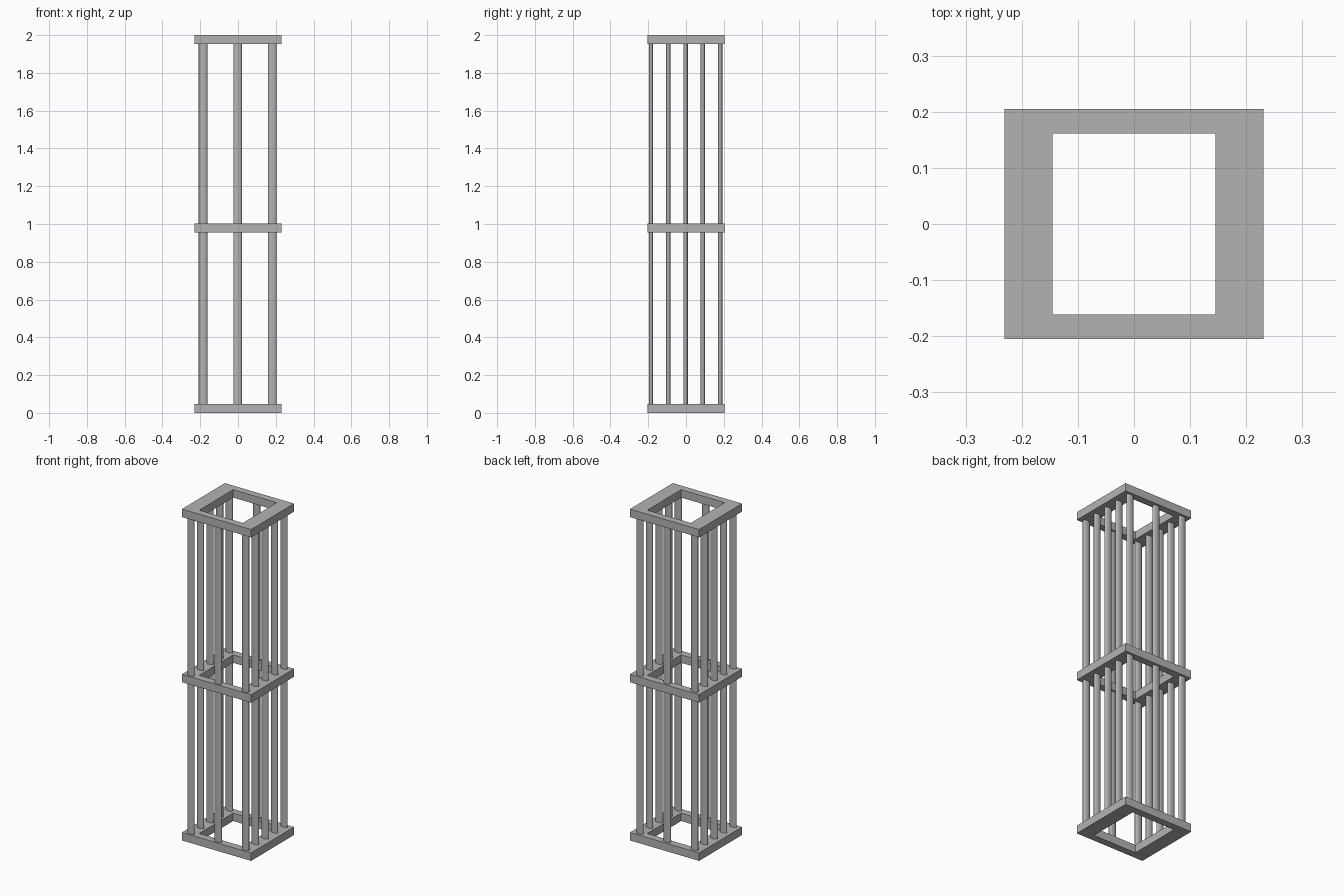
import bpy
import bmesh
import math

cube = bpy.data.objects.get("Cube")
if cube:
    bpy.data.objects.remove(cube, do_unlink=True)

# Single grey finish
grey = bpy.data.materials.new("plain grey")
grey.use_nodes = True
colour = (0.45, 0.45, 0.45, 1)
grey.diffuse_color = colour
grey.node_tree.nodes["Principled BSDF"].inputs["Base Color"].default_value = colour

OUTER = (0.231, 0.205)
INNER = (0.1455, 0.1615)
THICK = 0.048
CORNERS = ((-1, -1), (1, -1), (1, 1), (-1, 1))


def add_frame(name, bottom):
    """Rectangular ring with a rectangular opening."""
    bm = bmesh.new()
    loops = [[bm.verts.new((sx * hx, sy * hy, bottom)) for sx, sy in CORNERS]
             for hx, hy in (OUTER, INNER)]
    out, inn = loops
    faces = []
    for i in range(4):
        j = (i + 1) % 4
        faces.append(bm.faces.new((out[i], out[j], inn[j], inn[i])))
    result = bmesh.ops.extrude_face_region(bm, geom=faces, use_keep_orig=True)
    top = [g for g in result["geom"] if isinstance(g, bmesh.types.BMVert)]
    bmesh.ops.translate(bm, verts=top, vec=(0, 0, THICK))
    bmesh.ops.recalc_face_normals(bm, faces=bm.faces)
    mesh = bpy.data.meshes.new(name)
    bm.to_mesh(mesh)
    bm.free()
    mesh.materials.append(grey)
    obj = bpy.data.objects.new(name, mesh)
    bpy.context.collection.objects.link(obj)


def add_bar(name, x, y, low, high):
    """Upright bar with an oval cross-section, wider in x."""
    bpy.ops.mesh.primitive_cylinder_add(
        vertices=32, radius=1, depth=high - low, location=(x, y, (low + high) / 2))
    bar = bpy.context.object
    bar.name = name
    bar.scale = (0.023, 0.0115, 1)
    bpy.ops.object.transform_apply(location=False, rotation=False, scale=True)
    bpy.ops.object.shade_smooth_by_angle(angle=math.radians(40))
    bar.data.materials.append(grey)


# Three horizontal frames
levels = {"bottom_frame": 0, "middle_frame": 0.955, "top_frame": 2 - THICK}
for name, z in levels.items():
    add_frame(name, z)

# Bar positions: five along each side, plus one mid front and one mid back
REACH = 0.183
spots = [(sx * REACH - 0.002, k * REACH / 2 - 0.002)
         for sx in (-1, 1) for k in range(-2, 3)]
spots += [(-0.002, sy * REACH - 0.002) for sy in (-1, 1)]

# Lower and upper tiers of bars, seated slightly into the frames
z0, z1, z2 = levels.values()
for tier, low, high in (("lower", z0, z1), ("upper", z1, z2)):
    for n, (x, y) in enumerate(spots):
        add_bar(f"{tier}_bar_{n + 1}", x, y, low + THICK - 0.005, high + 0.005)
